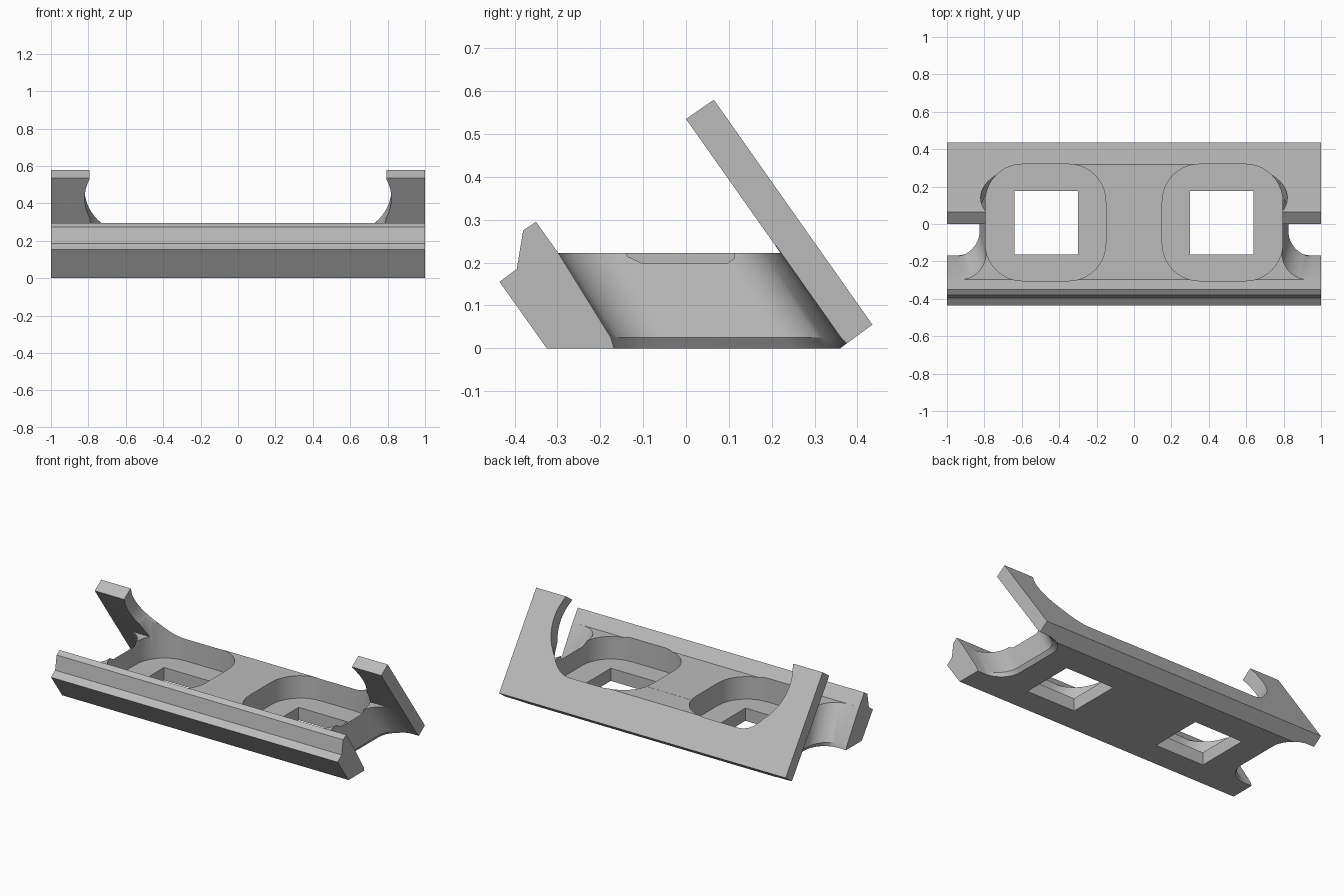
import bpy, bmesh, math
from mathutils import Vector

cube = bpy.data.objects.get("Cube")
if cube:
    bpy.data.objects.remove(cube)

grey = bpy.data.materials.new("plain grey")
grey.use_nodes = True
grey.diffuse_color = (0.5, 0.5, 0.5, 1)
grey.node_tree.nodes["Principled BSDF"].inputs["Base Color"].default_value = (0.5, 0.5, 0.5, 1)


def rounded(hx, hy, r, steps=10):
    """Outline of a rounded rectangle about the origin."""
    pts = []
    for q, (sx, sy) in enumerate([(1, 1), (-1, 1), (-1, -1), (1, -1)]):
        for i in range(steps + 1):
            a = (q + i / steps) * math.pi / 2
            pts.append((sx * (hx - r) + r * math.cos(a), sy * (hy - r) + r * math.sin(a)))
    return pts


def loft(name, rings):
    """Closed solid through rings that share one point count."""
    bm = bmesh.new()
    rows = [[bm.verts.new(p) for p in ring] for ring in rings]
    for a, b in zip(rows, rows[1:]):
        for i in range(len(a)):
            j = (i + 1) % len(a)
            bm.faces.new((a[i], a[j], b[j], b[i]))
    bm.faces.new(rows[0])
    bm.faces.new(rows[-1])
    bmesh.ops.remove_doubles(bm, verts=bm.verts, dist=1e-5)
    bmesh.ops.recalc_face_normals(bm, faces=bm.faces)
    mesh = bpy.data.meshes.new(name)
    bm.to_mesh(mesh)
    bm.free()
    obj = bpy.data.objects.new(name, mesh)
    bpy.context.collection.objects.link(obj)
    mesh.materials.append(grey)
    return obj


def cut(target, cutter):
    """Subtract the cutter, then drop it."""
    mod = target.modifiers.new("cut", 'BOOLEAN')
    mod.operation, mod.solver, mod.object = 'DIFFERENCE', 'EXACT', cutter
    bpy.context.view_layer.objects.active = target
    bpy.ops.object.modifier_apply(modifier=mod.name)
    bpy.data.objects.remove(cutter)


def block(name, cx, cy, outline, z0, z1):
    return loft(name, [[(cx + x, cy + y, z) for x, y in outline] for z in (z0, z1)])


TOP = 0.222

# Channel: base, ridged front lip and leaning back flange in one profile
profile = [(-0.325, 0), (0.36, 0), (0.435, 0.055), (0.065, 0.58), (0.0, 0.535),
           (0.221, TOP), (-0.298, TOP), (-0.35, 0.295), (-0.38, 0.275),
           (-0.395, 0.185), (-0.435, 0.155)]
bracket = loft("bracket", [[(x, y, z) for y, z in profile] for x in (-1, 1)])

# Wide round-cornered opening in the flange, square to its plane
lean, out = Vector((0, -0.576, 0.817)), Vector((0, 0.817, 0.576))
centre = Vector((0, 0.141, 0.473))
notch = loft("notch_cutter", [[centre + Vector((u, 0, 0)) + lean * v + out * t
                               for u, v in rounded(0.82, 0.31, 0.31, 16)] for t in (-0.12, 0.1)])
square = [(1, 1), (-1, 1), (-1, -1), (1, -1)]
cut(notch, block("notch_limit", 0, 0, [(2 * x, 2 * y) for x, y in square], -1, TOP - 0.0005))
cut(bracket, notch)

for side in (-1, 1):
    # Leaning scoop at each end, flared at the underside
    rings = []
    for z, wall, grow in [(-0.025, 0.79, 0.016), (0.025, 0.825, 0), (0.24, 0.788, 0)]:
        front = -0.16 - 0.62 * z - grow
        back = 0.379 - 0.706 * z + grow
        rings.append([(side * 1.4 + x, (front + back) / 2 + y, z)
                      for x, y in rounded(1.4 - wall, (back - front) / 2, 0.14)])
    cut(bracket, loft("scoop_cutter", rings))
    # Rounded pocket with a square window through its floor
    cut(bracket, block("pocket_cutter", side * 0.473, 0.008, rounded(0.322, 0.312, 0.2), 0.08, 0.7))
    cut(bracket, block("window_cutter", side * 0.47, 0.006,
                       [(0.17 * x, 0.17 * y) for x, y in square], -0.1, 0.3))

bpy.ops.object.select_all(action='DESELECT')
bracket.select_set(True)
bpy.context.view_layer.objects.active = bracket
bpy.ops.object.shade_smooth_by_angle(angle=math.radians(30))
